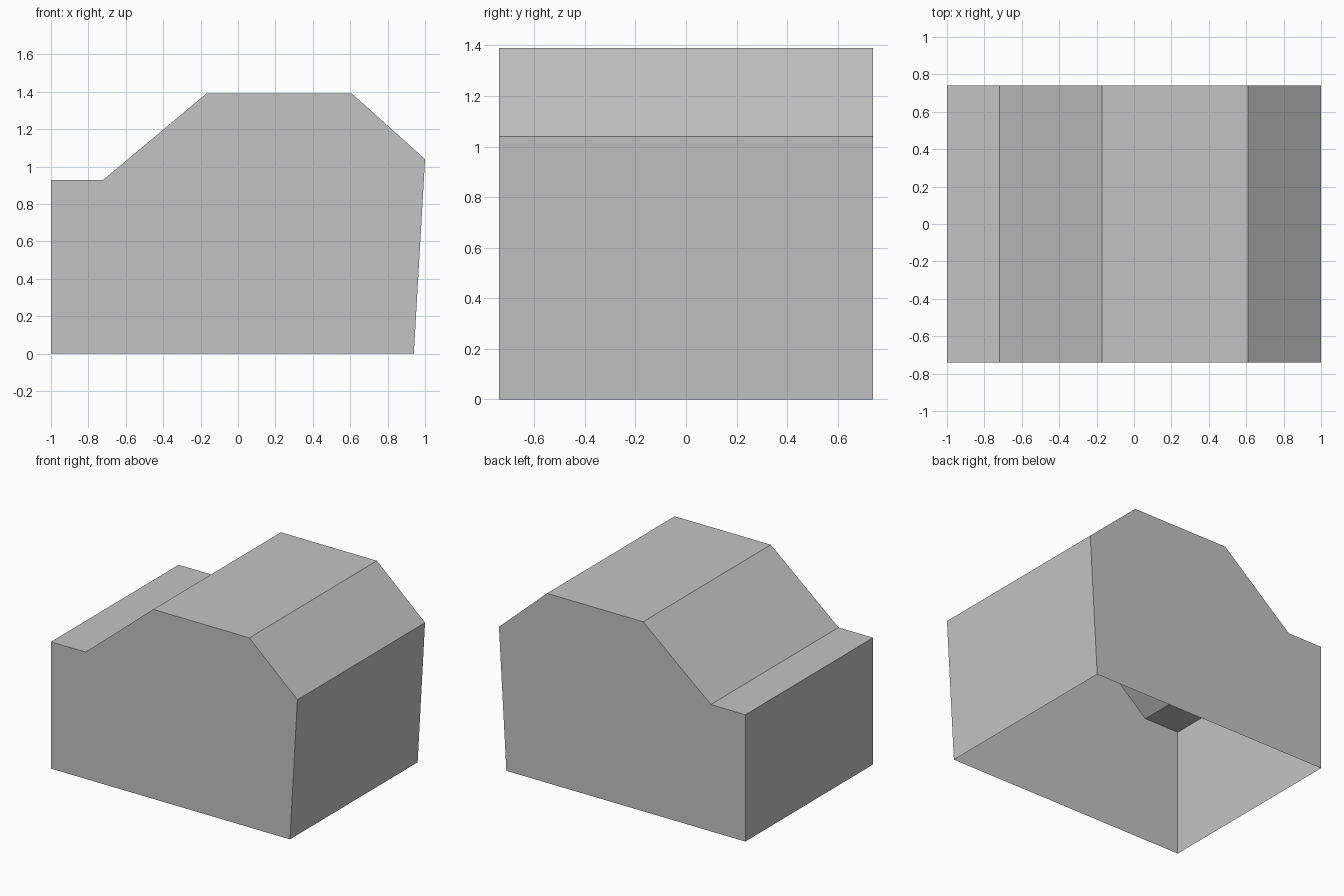
import bpy
import bmesh
from mathutils import Vector

default_cube = bpy.data.objects.get("Cube")
if default_cube:
    bpy.data.objects.remove(default_cube, do_unlink=True)

HALF_DEPTH = 0.74
# Side outline of the shell: upright wall, ledge, slope, roof, slope, leaning wall
OUTLINE = [(-1, 0), (-1, 0.93), (-0.72, 0.93), (-0.17, 1.39),
           (0.61, 1.39), (1, 1.04), (0.94, 0)]


def flat_material(name, value):
    mat = bpy.data.materials.new(name)
    mat.use_nodes = True
    colour = (value, value, value, 1)
    mat.diffuse_color = colour
    mat.node_tree.nodes["Principled BSDF"].inputs["Base Color"].default_value = colour
    return mat


def extruded_shell(name, outline, half_depth, mat):
    """Extrude the outline along y and leave the underside open."""
    bm = bmesh.new()
    front = bm.faces.new([bm.verts.new((x, -half_depth, z)) for x, z in outline])
    result = bmesh.ops.extrude_face_region(bm, geom=[front], use_keep_orig=True)
    moved = [v for v in result["geom"] if isinstance(v, bmesh.types.BMVert)]
    bmesh.ops.translate(bm, verts=moved, vec=Vector((0, 2 * half_depth, 0)))
    bmesh.ops.recalc_face_normals(bm, faces=bm.faces[:])
    underside = [f for f in bm.faces if all(v.co.z < 0.001 for v in f.verts)]
    bmesh.ops.delete(bm, geom=underside, context="FACES_ONLY")
    mesh = bpy.data.meshes.new(name)
    bm.to_mesh(mesh)
    bm.free()
    mesh.materials.append(mat)
    obj = bpy.data.objects.new(name, mesh)
    bpy.context.collection.objects.link(obj)
    return obj


# Hollow body, open at the bottom
extruded_shell("body_shell", OUTLINE, HALF_DEPTH, flat_material("plain grey", 0.55))
